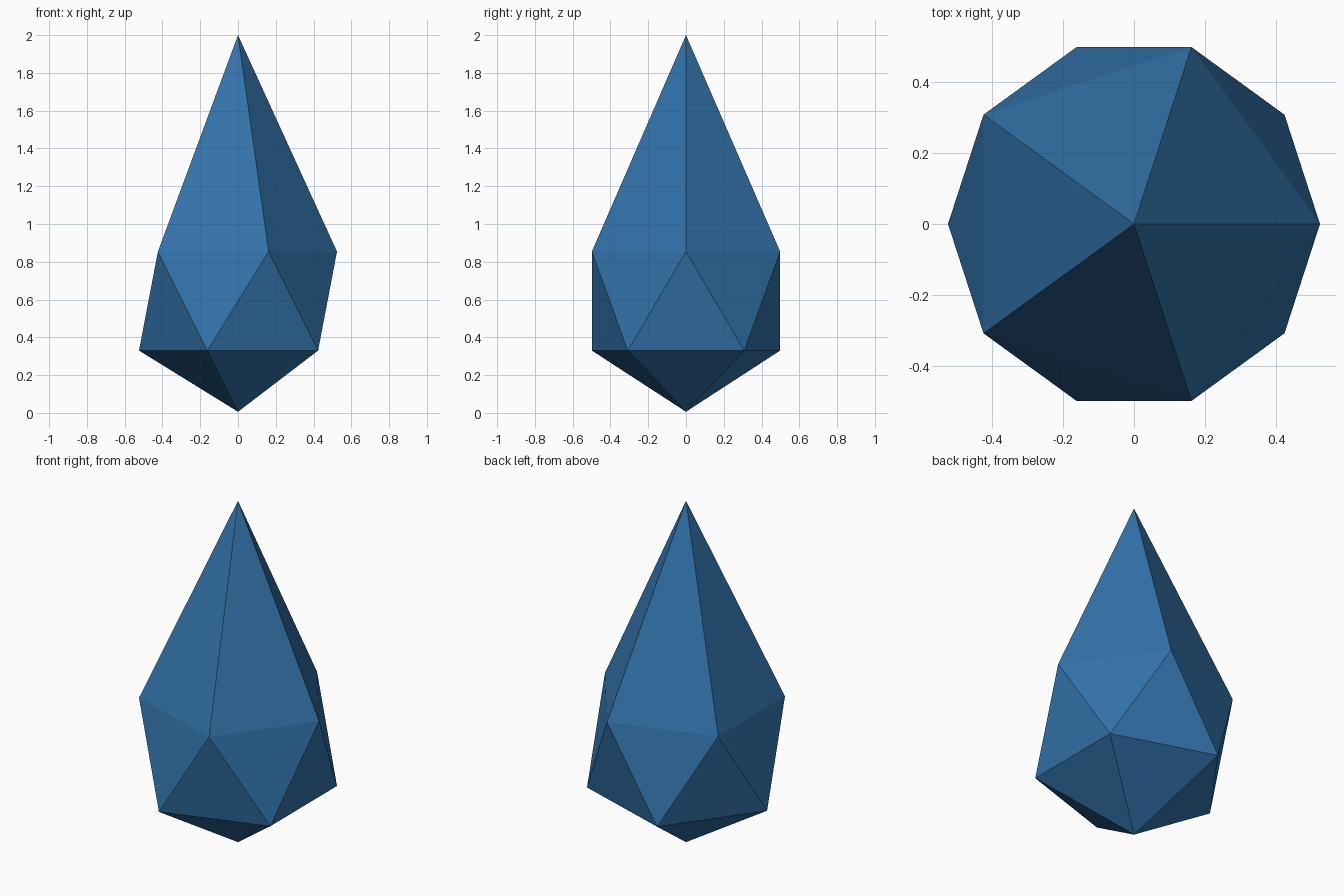
import bpy, bmesh

if "Cube" in bpy.data.objects:
    bpy.data.objects.remove(bpy.data.objects["Cube"])

RADIUS = 0.586      # icosahedron radius
CENTRE_Z = 0.592    # its centre above the ground
TIP_Z = 2.0         # height of the stretched point

# Blue crystal colour
blue = bpy.data.materials.new("blue crystal")
blue.diffuse_color = (0.032, 0.17, 0.40, 1.0)
blue.use_nodes = True
blue.node_tree.nodes["Principled BSDF"].inputs["Base Color"].default_value = blue.diffuse_color

# Crystal: a 20-sided ball with its top point pulled up
bm = bmesh.new()
bmesh.ops.create_icosphere(bm, subdivisions=1, radius=RADIUS)
bmesh.ops.translate(bm, verts=bm.verts, vec=(0, 0, CENTRE_Z))
tip = max(bm.verts, key=lambda v: v.co.z)
tip.co.z = TIP_Z
bmesh.ops.recalc_face_normals(bm, faces=bm.faces)

mesh = bpy.data.meshes.new("crystal")
bm.to_mesh(mesh)
bm.free()
mesh.materials.append(blue)
crystal = bpy.data.objects.new("crystal", mesh)
bpy.context.collection.objects.link(crystal)
